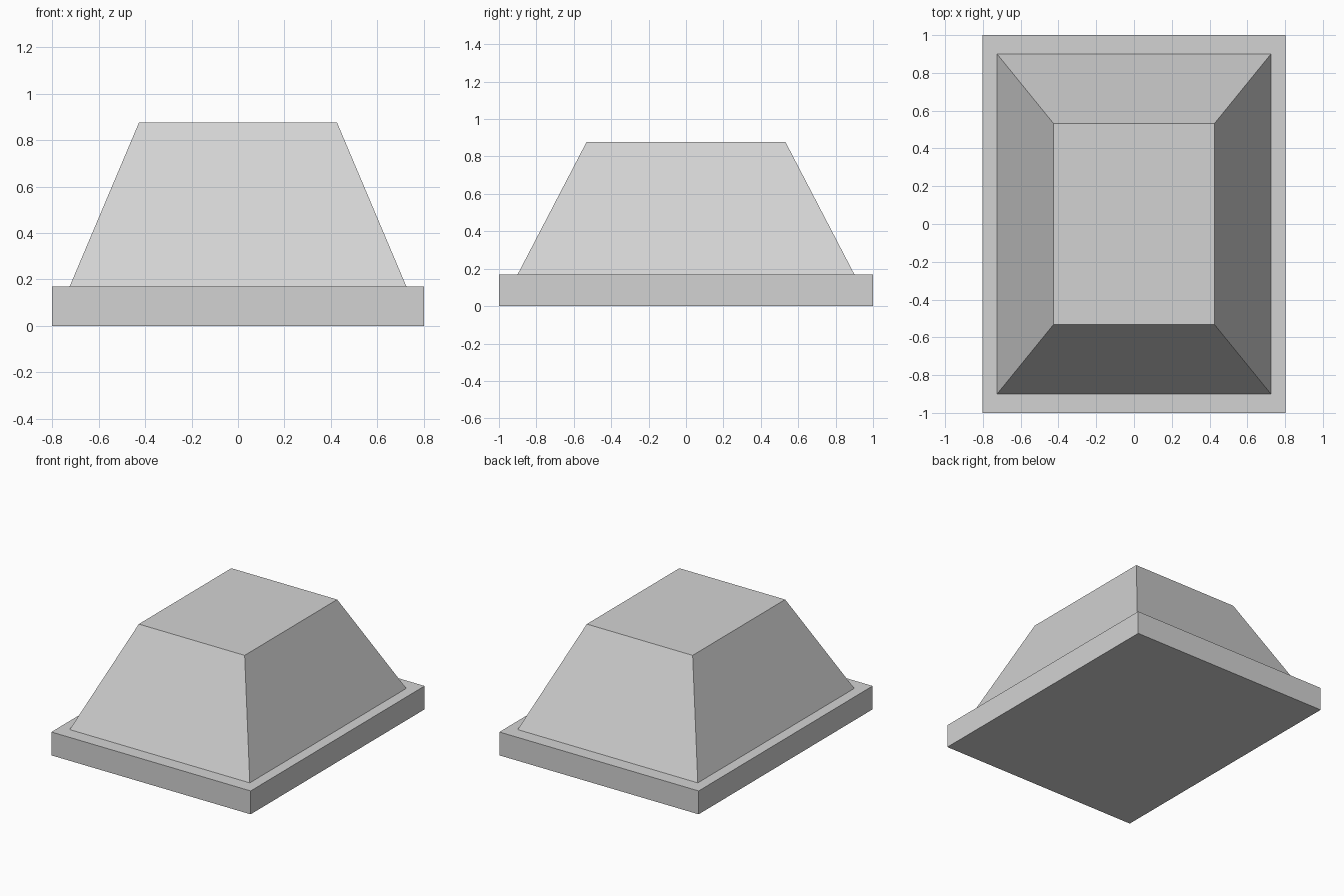
import bpy
import bmesh

default_cube = bpy.data.objects.get("Cube")
if default_cube:
    bpy.data.objects.remove(default_cube, do_unlink=True)

GREY = (0.65, 0.65, 0.65, 1.0)
grey = bpy.data.materials.new("light_grey")
grey.use_nodes = True
grey.diffuse_color = GREY
grey.node_tree.nodes["Principled BSDF"].inputs["Base Color"].default_value = GREY


def tapered_block(name, lower, upper, z0, z1, open_bottom=False):
    """Block whose lower and upper ends have the given (x, y) half sizes."""
    bm = bmesh.new()
    bmesh.ops.create_cube(bm, size=2)
    for v in bm.verts:
        half, z = (upper, z1) if v.co.z > 0 else (lower, z0)
        v.co = (v.co.x * half[0], v.co.y * half[1], z)
    bm.normal_update()
    if open_bottom:
        under = [f for f in bm.faces if f.normal.z < -0.9]
        bmesh.ops.delete(bm, geom=under, context='FACES_ONLY')
    mesh = bpy.data.meshes.new(name)
    bm.to_mesh(mesh)
    bm.free()
    mesh.materials.append(grey)
    obj = bpy.data.objects.new(name, mesh)
    bpy.context.collection.objects.link(obj)
    return obj


# Flat rectangular plinth
BASE_TOP = 0.17
tapered_block("base_slab", (0.802, 1.0), (0.802, 1.0), 0.0, BASE_TOP)

# Sloped body resting on the plinth
tapered_block("tapered_body", (0.725, 0.9), (0.426, 0.532), BASE_TOP, 0.877,
              open_bottom=True)
